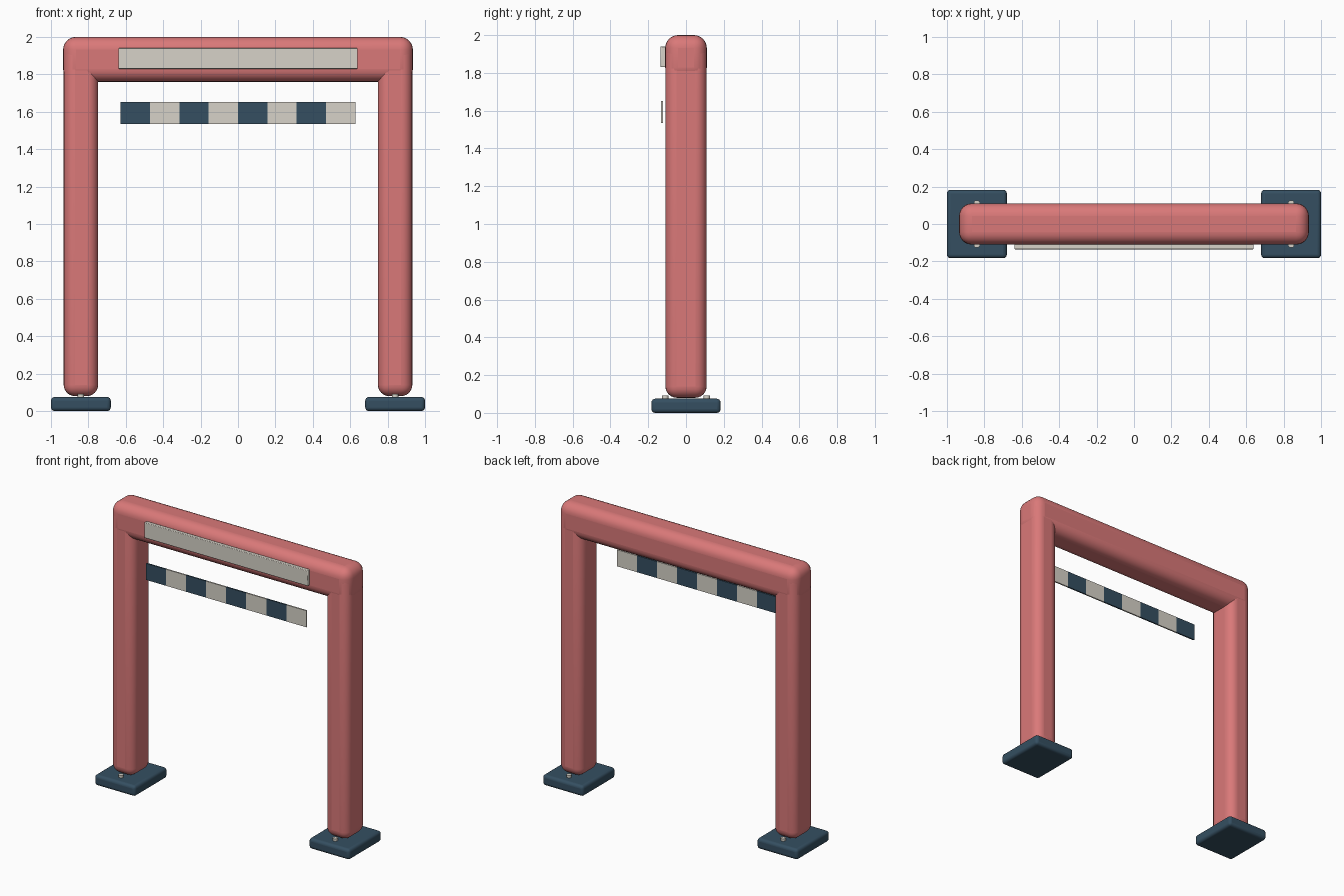
import bpy
import math

cube = bpy.data.objects.get("Cube")
if cube:
    bpy.data.objects.remove(cube, do_unlink=True)


def material(name, rgb):
    mat = bpy.data.materials.new(name)
    mat.use_nodes = True
    colour = (*rgb, 1)
    mat.diffuse_color = colour
    mat.node_tree.nodes["Principled BSDF"].inputs["Base Color"].default_value = colour
    return mat


red = material("coral red", (0.70, 0.19, 0.19))
navy = material("slate navy", (0.035, 0.078, 0.12))
cream = material("warm off white", (0.68, 0.65, 0.58))


def finish(obj, name, mat, bevel=0, segments=1):
    obj.name = name
    obj.data.materials.append(mat)
    if bevel:
        mod = obj.modifiers.new("rounded edges", "BEVEL")
        mod.width = bevel
        mod.segments = segments
        mod.limit_method = "ANGLE"
    bpy.ops.object.shade_smooth_by_angle(angle=math.radians(35))
    return obj


def box(name, low, high, mat, bevel=0, segments=1):
    centre = [(a + b) / 2 for a, b in zip(low, high)]
    bpy.ops.mesh.primitive_cube_add(size=1, location=centre)
    obj = bpy.context.object
    obj.scale = [b - a for a, b in zip(low, high)]
    bpy.ops.object.transform_apply(location=False, rotation=False, scale=True)
    return finish(obj, name, mat, bevel, segments)


# Top beam
box("top_beam", (-0.935, -0.11, 1.76), (0.935, 0.11, 2), red, 0.068, 6)

# Legs, foot plates and bolts on both sides
for side, sign in (("left", 1), ("right", -1)):
    x = sign * 0.84
    box(side + "_leg", (x - 0.092, -0.109, 0.08), (x + 0.092, 0.109, 1.96), red, 0.06, 6)
    box(side + "_foot_plate", (x - 0.16, -0.183, 0), (x + 0.16, 0.183, 0.075), navy, 0.02, 4)
    for end, y in (("front", -0.11), ("back", 0.11)):
        bpy.ops.mesh.primitive_cylinder_add(
            vertices=12, radius=0.017, depth=0.02, location=(x, y, 0.082))
        finish(bpy.context.object, f"{side}_{end}_bolt", cream)

# Blank sign panel on the beam
box("sign_panel", (-0.64, -0.135, 1.83), (0.64, -0.108, 1.94), cream, 0.004, 2)

# Hanging striped band, alternating colours
count, width = 8, 0.157
for i in range(count):
    x = (i - count / 2) * width
    box(f"striped_band_{i + 1}", (x, -0.132, 1.535), (x + width, -0.122, 1.652),
        cream if i % 2 else navy)
